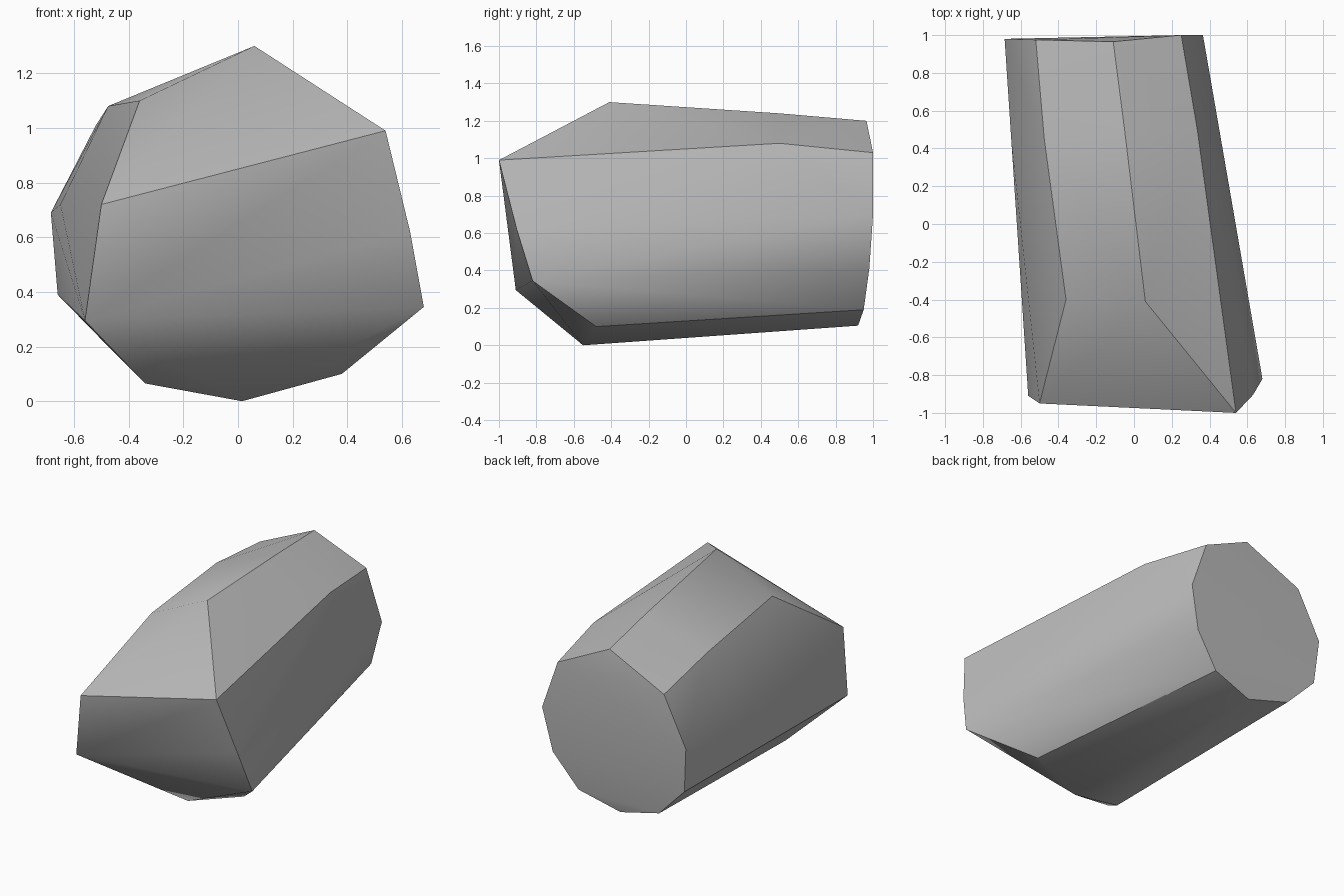
import bpy
import bmesh
import math

# Remove the default cube
default_cube = bpy.data.objects.get("Cube")
if default_cube:
    bpy.data.objects.remove(default_cube, do_unlink=True)


def make_material(name, colour):
    material = bpy.data.materials.new(name)
    material.use_nodes = True
    material.diffuse_color = colour
    shader = material.node_tree.nodes["Principled BSDF"]
    shader.inputs["Base Color"].default_value = colour
    return material


def make_hull(name, points, material):
    """Wrap a convex faceted skin round the corner points."""
    mesh = bpy.data.meshes.new(name)
    bm = bmesh.new()
    for point in points:
        bm.verts.new(point)
    hull = bmesh.ops.convex_hull(bm, input=bm.verts)
    inside = [v for v in hull["geom_interior"] if isinstance(v, bmesh.types.BMVert)]
    bmesh.ops.delete(bm, geom=inside, context="VERTS")
    bmesh.ops.recalc_face_normals(bm, faces=bm.faces)
    bm.to_mesh(mesh)
    bm.free()
    mesh.materials.append(material)
    result = bpy.data.objects.new(name, mesh)
    bpy.context.collection.objects.link(result)
    return result


# Ten-sided back end, clockwise from the top
back_ring = [
    (-.11, .965, 1.2), (.25, 1, 1.03), (.365, 1, .7), (.3, .98, .41),
    (.13, .95, .19), (-.16, .92, .105), (-.46, .94, .185),
    (-.66, .96, .39), (-.685, .98, .69), (-.52, .975, 1.01),
]

# Slight bulge along the upper ridges
ridge_bulge = [(-.05, .5, 1.24), (.335, .5, 1.08), (-.475, .45, 1.08), (-.65, .45, .72)]

# Sloping crown, blunt front face and chipped underside
crown = [(.06, -.41, 1.3), (-.36, -.4, 1.1)]
front_face = [(-.5, -.95, .72), (.54, -1, .99), (.63, -.905, .62),
              (.68, -.82, .345), (-.56, -.91, .295)]
underside = [(.015, -.55, 0), (.38, -.48, .1), (-.34, -.57, .065)]

stone_grey = make_material("stone grey", (.5, .5, .5, 1))
stone = make_hull("faceted_stone", back_ring + ridge_bulge + crown + front_face + underside,
                  stone_grey)

# Soft shading over shallow facets, crisp along the strong ridges
bpy.ops.object.select_all(action="DESELECT")
stone.select_set(True)
bpy.context.view_layer.objects.active = stone
bpy.ops.object.shade_smooth_by_angle(angle=math.radians(30))
